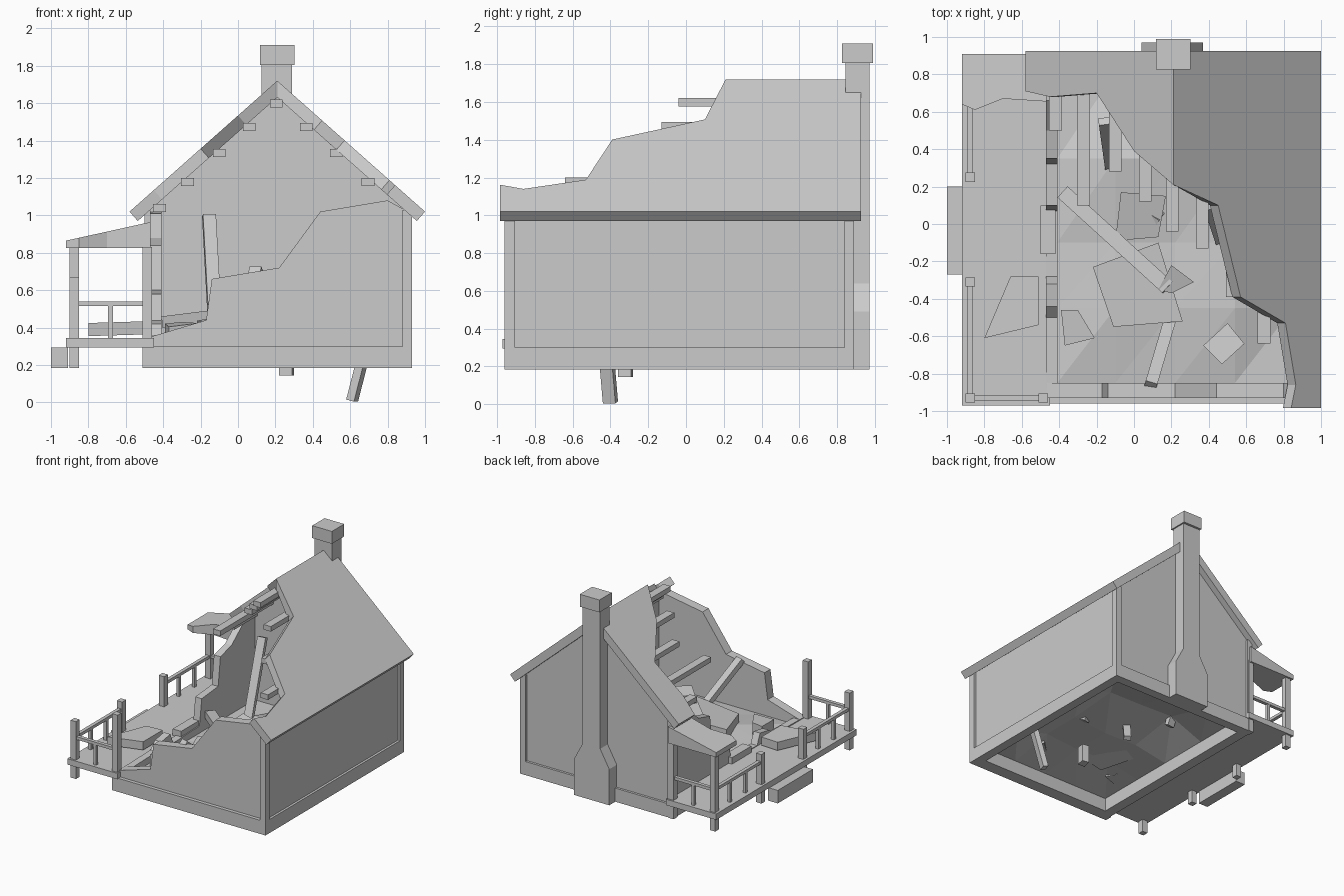
import bpy, bmesh, math, random
from mathutils import Vector

if "Cube" in bpy.data.objects:
    bpy.data.objects.remove(bpy.data.objects["Cube"])

random.seed(4)
B = .185  # underside of the house


def make(name, verts, faces):
    me = bpy.data.meshes.new(name)
    me.from_pydata([tuple(v) for v in verts], [], faces)
    bm = bmesh.new()
    bm.from_mesh(me)
    bmesh.ops.recalc_face_normals(bm, faces=bm.faces)
    bm.to_mesh(me)
    bm.free()
    ob = bpy.data.objects.new(name, me)
    bpy.context.collection.objects.link(ob)
    return ob


def loft(name, a, b):
    """Solid between two matching outlines."""
    n = len(a)
    sides = [(i, (i + 1) % n, n + (i + 1) % n, n + i) for i in range(n)]
    return make(name, list(a) + list(b),
                [tuple(range(n)), tuple(range(2 * n - 1, n - 1, -1))] + sides)


def box(name, x0, x1, y0, y1, z0, z1):
    r = [(x0, y0), (x1, y0), (x1, y1), (x0, y1)]
    return loft(name, [(x, y, z0) for x, y in r], [(x, y, z1) for x, y in r])


def wall_xz(name, pts, y0, y1):
    return loft(name, [(x, y0, z) for x, z in pts], [(x, y1, z) for x, z in pts])


def beam(name, p, q, w, h):
    """Rectangular bar from p to q."""
    p, q = Vector(p), Vector(q)
    d = (q - p).normalized()
    u = d.cross(Vector((0, 0, 1))).normalized() * w / 2
    v = u.cross(d).normalized() * h / 2
    c = [u + v, v - u, -u - v, u - v]
    return loft(name, [p + k for k in c], [q + k for k in c])


def chunk(name, pts, z, thick, sx=0.0, sy=0.0):
    """Tilted flat piece of rubble."""
    cx, cy = (sum(p[i] for p in pts) / len(pts) for i in (0, 1))
    top = [Vector((x, y, z + (x - cx) * sx + (y - cy) * sy)) for x, y in pts]
    return loft(name, top, [p - Vector((0, 0, thick)) for p in top])


# Walls
wall_xz("front_wall", [(-.47, B), (-.47, .35), (-.17, .44), (-.14, .66), (.22, .72),
                       (.44, 1.02), (.80, 1.08), (.91, 1.02), (.91, B)], -.93, -.85)
wall_xz("back_wall", [(-.47, B), (.91, B), (.91, 1.02), (.21, 1.64), (-.47, 1.03)], .81, .87)
box("right_wall", .85, .91, -.92, .86, B, 1.03)
left = [(.86, B), (.86, 1.02), (.66, 1.01), (.50, .88), (.35, .84), (.32, .60), (.10, .58),
        (.07, .36), (-.28, .35), (-.32, .44), (-.44, .42), (-.50, .36), (-.92, .35), (-.92, B)]
loft("left_wall", [(-.47, y, z) for y, z in left], [(-.41, y, z) for y, z in left])

# Sill ring and corner posts
box("front_sill", -.51, .93, -.96, -.90, B, .30)
box("back_sill", -.50, .93, .83, .89, B, .30)
box("right_sill", .87, .93, -.96, .89, B, .30)
box("left_sill", -.50, -.44, -.96, .89, B, .30)
box("front_right_corner_post", .88, .93, -.96, -.905, B, 1.03)
box("back_right_corner_post", .88, .93, .84, .89, B, 1.03)
box("back_left_corner_post", -.50, -.45, .84, .89, B, 1.03)


# Broken roof slabs
def roof(name, pts, side):
    top, low = [], []
    for x, y in pts:
        p = Vector((x, y, 1.72 - abs(x - .21) * .886))
        off = (0, 0, -.089) if x == .21 else (-.044 * side, 0, -.05)
        top.append(p)
        low.append(p + Vector(off))
    loft(name, top, low)


roof("right_roof", [(.21, .925), (1, .925), (1, -.985), (.84, -.985), (.865, -.86), (.81, -.53),
                    (.57, -.39), (.45, .10), (.21, .21)], 1)
roof("left_roof", [(.21, .925), (.21, .21), (0, .39), (-.20, .70), (-.45, .68),
                   (-.58, .71), (-.58, .925)], -1)

# Purlins: x, top height, broken end
for x, z, y in [(-.42, 1.06, .50), (-.27, 1.2, .10), (-.10, 1.355, .28), (.06, 1.495, .12),
                (.205, 1.62, -.04), (.365, 1.495, -.13), (.525, 1.355, -.39), (.695, 1.2, -.64)]:
    box("purlin", x - .034, x + .034, y, .83, z - .043, z)

# Chimney
wall_xz("chimney_stack", [(.04, B), (.37, B), (.37, .49), (.29, .64), (.29, 1.82),
                          (.125, 1.82), (.125, .64), (.04, .49)], .86, .97)
box("chimney_upper_stack", .125, .29, .845, .97, 1.5, 1.82)
box("chimney_cap", .118, .302, .825, .99, 1.805, 1.91)

# Porch deck, step and roof remnant
box("porch_deck", -.92, -.45, -.97, .91, .295, .345)
box("porch_step", -1, -.91, -.27, .20, B, .295)
pr = [(-.92, .91), (-.92, .64), (-.85, .61), (-.70, .67), (-.47, .655), (-.47, .91)]
loft("porch_roof", [(x, y, .865 + (x + .92) * .22) for x, y in pr], [(x, y, .825) for x, y in pr])

# Porch posts and railings
for x, y, z in [(-.875, -.93, .67), (-.875, -.31, .60), (-.875, .25, .60),
                (-.875, .87, .84), (-.485, -.93, .83), (-.485, .87, .84)]:
    box("porch_post", x - .025, x + .025, y - .025, y + .025, B, z)
for y0, y1 in [(-.93, -.31), (.25, .87)]:
    box("side_rail", -.89, -.86, y0, y1, .515, .54)
    for k in (1, 2):
        y = y0 + (y1 - y0) * k / 3
        box("baluster", -.888, -.862, y - .013, y + .013, .34, .52)
for y in (-.93, .87):
    box("end_rail", -.875, -.485, y - .015, y + .015, .515, .54)
    box("baluster", -.695, -.669, y - .013, y + .013, .34, .52)

# Rubble heap: open low mound inside the walls
xs = [-.41, -.1, .22, .54, .85]
ys = [-.85, -.45, -.1, .35, .81]
verts = []
for j, y in enumerate(ys):
    for i, x in enumerate(xs):
        edge = i in (0, 4) or j in (0, 4)
        verts.append((x, y, .30 if edge else .37 + random.uniform(-.03, .06)))
tris = []
for j in range(4):
    for i in range(4):
        a = j * 5 + i
        tris += [(a, a + 1, a + 6), (a, a + 6, a + 5)]
make("rubble_heap", verts, tris)

# Rubble chunks
chunk("porch_rubble", [(-.80, -.61), (-.66, -.28), (-.51, -.28), (-.51, -.54)], .43, .07, .03, 0)
chunk("corner_rubble", [(-.39, -.46), (-.30, -.46), (-.21, -.61), (-.37, -.65)], .42, .10, .1, .1)
chunk("large_slab", [(-.22, -.23), (.13, -.10), (.26, -.52), (-.11, -.55)], .46, .10, .15, .1)
chunk("middle_slab", [(-.07, .17), (.17, .15), (.13, -.07), (-.10, -.09)], .48, .08, -.2, .15)
chunk("right_slab", [(.37, -.65), (.50, -.53), (.59, -.64), (.47, -.75)], .42, .07, .1, -.1)
chunk("small_rubble", [(.13, -.35), (.20, -.22), (.32, -.31), (.20, -.37)], .52, .07, -.2, .2)
chunk("low_rubble", [(.22, -.36), (.24, -.28), (.30, -.29), (.29, -.36)], .30, .155)
box("threshold_rubble", -.50, -.42, -.16, .10, .34, .40)

# Fallen beams
beam("fallen_beam", (-.38, .17, .43), (.18, -.34, .50), .08, .06)
beam("propped_beam", (.19, -.52, .42), (.09, -.86, .71), .065, .045)
beam("leaning_plank", (-.155, .55, 1.0), (-.12, .30, .36), .07, .04)
beam("buried_beam", (.61, -.40, .01), (.70, -.43, .36), .07, .045)
beam("right_leaning_beam", (.46, -.08, .36), (.40, .10, .80), .06, .05)
beam("buried_plank", (.10, .02, .46), (.17, .12, .22), .06, .04)
